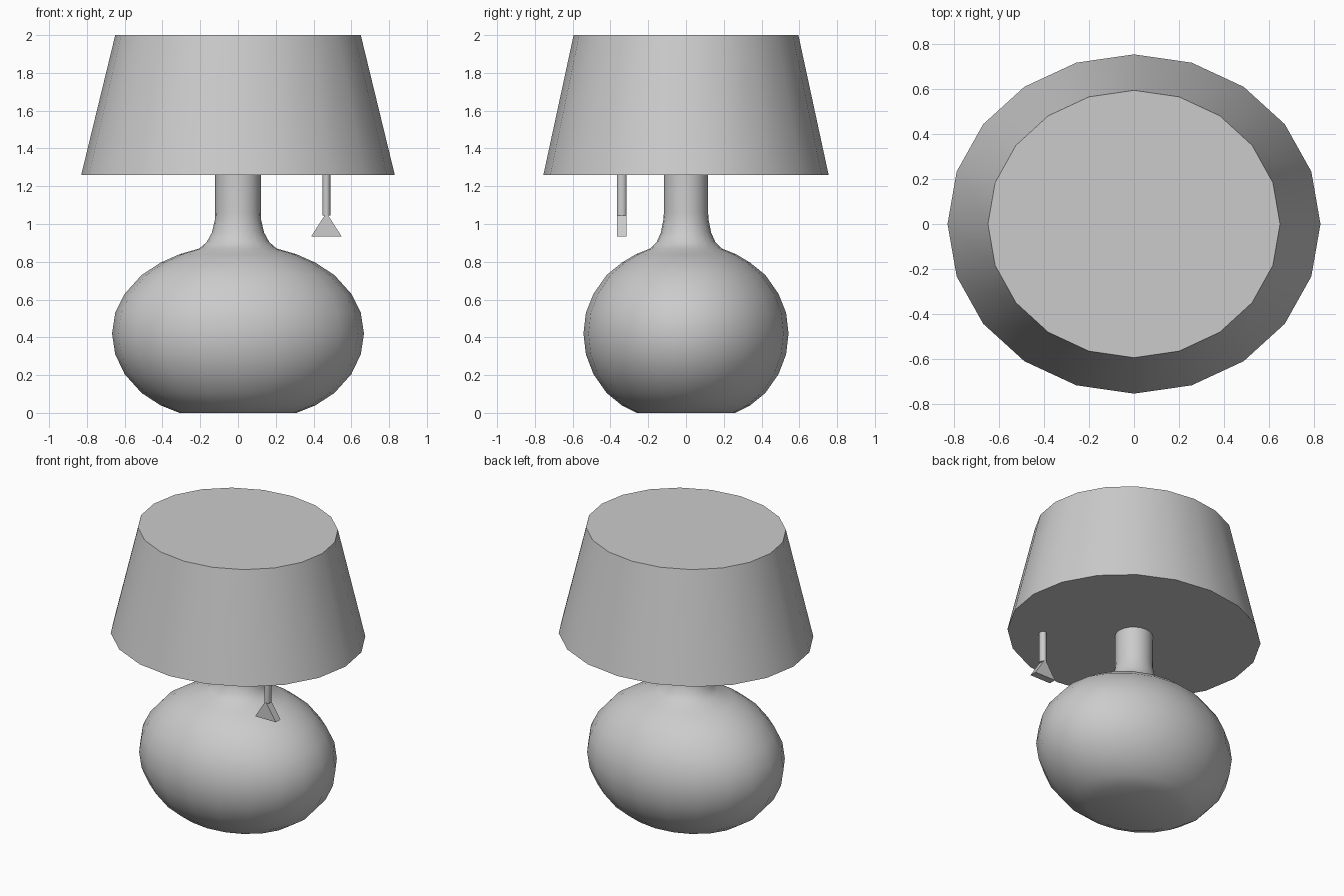
import bpy
import math

cube = bpy.data.objects.get("Cube")
if cube:
    bpy.data.objects.remove(cube, do_unlink=True)

SIDES = 20

grey = bpy.data.materials.new("light_grey")
grey.use_nodes = True
colour = (0.6, 0.6, 0.6, 1)
grey.diffuse_color = colour
grey.node_tree.nodes["Principled BSDF"].inputs["Base Color"].default_value = colour


def make_object(name, verts, faces, smooth_angle=None):
    mesh = bpy.data.meshes.new(name)
    mesh.from_pydata(verts, [], faces)
    mesh.materials.append(grey)
    obj = bpy.data.objects.new(name, mesh)
    bpy.context.collection.objects.link(obj)
    if smooth_angle:
        bpy.ops.object.select_all(action="DESELECT")
        obj.select_set(True)
        bpy.context.view_layer.objects.active = obj
        bpy.ops.object.shade_smooth_by_angle(angle=math.radians(smooth_angle))
    return obj


def loft(name, rings, smooth_angle, sides=SIDES, centre=(0, 0)):
    """Closed solid through elliptical rings given as (x radius, y radius, z)."""
    verts = []
    for rx, ry, z in rings:
        for i in range(sides):
            a = math.tau * i / sides
            verts.append((centre[0] + rx * math.cos(a), centre[1] + ry * math.sin(a), z))
    faces = [tuple(reversed(range(sides)))]
    for r in range(len(rings) - 1):
        for i in range(sides):
            j = (i + 1) % sides
            low, high = r * sides, (r + 1) * sides
            faces.append((low + i, low + j, high + j, high + i))
    faces.append(tuple(range(len(verts) - sides, len(verts))))
    return make_object(name, verts, faces, smooth_angle)


# Oval bulb with a flat foot, flaring into the neck
loft("lamp_base", [
    (0.31, 0.26, 0), (0.41, 0.34, 0.04), (0.51, 0.42, 0.105),
    (0.60, 0.49, 0.205), (0.65, 0.53, 0.31), (0.667, 0.543, 0.42),
    (0.65, 0.53, 0.53), (0.60, 0.49, 0.63), (0.51, 0.42, 0.73),
    (0.41, 0.34, 0.795), (0.31, 0.265, 0.84), (0.205, 0.19, 0.87),
    (0.165, 0.155, 0.905), (0.138, 0.133, 0.955), (0.123, 0.12, 1.02),
    (0.121, 0.117, 1.06), (0.121, 0.117, 1.27),
], 75)

# Tapered solid shade
loft("lamp_shade", [(0.83, 0.755, 1.26), (0.65, 0.595, 2)], 40)

# Pull rod and triangular handle
PULL = (0.468, -0.34)
loft("pull_rod", [(0.021, 0.026, 1.045), (0.021, 0.026, 1.27)], 40, 12, PULL)

outline = [(-0.08, 0.935), (0.08, 0.935), (0, 1.06)]
verts = [(PULL[0] + x, PULL[1] + y, z) for y in (-0.025, 0.025) for x, z in outline]
make_object("pull_handle", verts,
            [(0, 1, 2), (5, 4, 3), (0, 3, 4, 1), (1, 4, 5, 2), (2, 5, 3, 0)])
